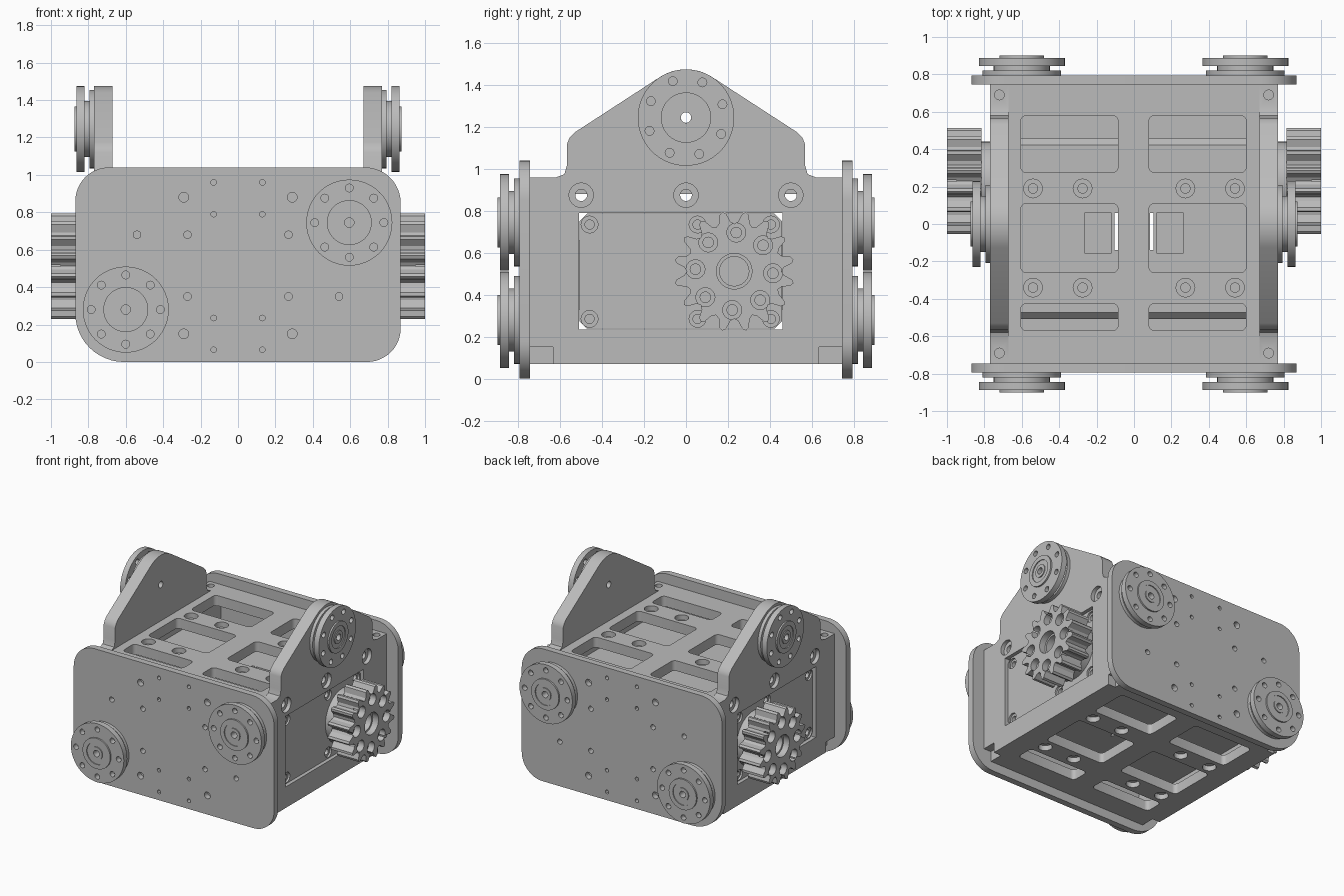
import bpy, bmesh
from math import sin, cos, pi, radians
from mathutils import Matrix

old = bpy.data.objects.get("Cube")
if old:
    bpy.data.objects.remove(old)

metal = bpy.data.materials.new("machined grey")
metal.use_nodes = True
GREY = (0.5, 0.5, 0.5, 1)
metal.diffuse_color = GREY
metal.node_tree.nodes["Principled BSDF"].inputs["Base Color"].default_value = GREY


def add_object(name, bm):
    bmesh.ops.recalc_face_normals(bm, faces=bm.faces)
    mesh = bpy.data.meshes.new(name)
    bm.to_mesh(mesh)
    bm.free()
    mesh.materials.append(metal)
    ob = bpy.data.objects.new(name, mesh)
    bpy.context.collection.objects.link(ob)
    return ob


# Outlines are lists of 2D points
def circle(u, v, r, n=24):
    return [(u + r * cos(2 * pi * i / n), v + r * sin(2 * pi * i / n)) for i in range(n)]


def arc(u, v, r, start, end, n=8):
    steps = [radians(start + (end - start) * i / n) for i in range(n + 1)]
    return [(u + r * cos(a), v + r * sin(a)) for a in steps]


def rounded(u0, u1, v0, v1, radii, n=8):
    a, b, c, d = radii  # lower left, lower right, upper right, upper left
    return (arc(u0 + a, v0 + a, a, 180, 270, n) + arc(u1 - b, v0 + b, b, 270, 360, n)
            + arc(u1 - c, v1 - c, c, 0, 90, n) + arc(u0 + d, v1 - d, d, 90, 180, n))


def rect(u0, u1, v0, v1):
    return [(u0, v0), (u1, v0), (u1, v1), (u0, v1)]


def prisms(name, axis, outlines, lo, hi):
    place = {"x": lambda u, v, w: (w, u, v), "y": lambda u, v, w: (u, w, v),
             "z": lambda u, v, w: (u, v, w)}[axis]
    bm = bmesh.new()
    for pts in outlines:
        ends = [[bm.verts.new(place(u, v, w)) for u, v in pts] for w in (lo, hi)]
        for ring in ends:
            bm.faces.new(ring)
        for i in range(len(pts)):
            j = (i + 1) % len(pts)
            bm.faces.new((ends[0][i], ends[0][j], ends[1][j], ends[1][i]))
    return add_object(name, bm)


def cut(ob, axis, outlines, lo, hi):
    tool = prisms("cutter", axis, outlines, lo, hi)
    tool.hide_render = True
    mod = ob.modifiers.new("cut", "BOOLEAN")
    mod.operation, mod.solver, mod.object = "DIFFERENCE", "EXACT", tool
    bpy.context.view_layer.update()
    result = bpy.data.meshes.new_from_object(
        ob.evaluated_get(bpy.context.evaluated_depsgraph_get()))
    ob.modifiers.clear()
    ob.data = result
    bpy.data.objects.remove(tool)


def finish(ob):
    ob.data.shade_smooth()
    ob.data.set_sharp_from_angle(angle=radians(30))


def mirrored(ob, name, axis):
    mesh = ob.data.copy()
    mesh.transform(Matrix.Scale(-1, 4, axis))
    mesh.flip_normals()
    twin = bpy.data.objects.new(name, mesh)
    bpy.context.collection.objects.link(twin)


X, Y = (1, 0, 0), (0, 1, 0)

# End plates with their bolt holes
plate = prisms("front_plate", "y", [rounded(-0.87, 0.87, 0, 1.04, (0.26, 0.18, 0.19, 0.18), 12)],
               -0.795, -0.745)
holes = [circle(-0.54, 0.68, 0.02), circle(0.54, 0.35, 0.02)]
for s in (-1, 1):
    holes += [circle(s * 0.29, z, 0.026) for z in (0.15, 0.88)]
    holes += [circle(s * 0.27, z, 0.02) for z in (0.35, 0.68)]
    holes += [circle(s * 0.13, z, 0.015, 12) for z in (0.065, 0.235, 0.79, 0.96)]
cut(plate, "y", holes, -0.9, -0.752)
finish(plate)
mirrored(plate, "back_plate", Y)

# Side plates with a raised arm, window and counterbored holes
half = [(0.745, 0.07), (0.745, 0.96), (0.62, 0.96), (0.58, 0.975), (0.567, 1.02),
        (0.567, 1.12), (0.555, 1.15), (0.53, 1.175)]
outline = half + arc(0, 1.245, 0.23, 56, 124, 16) + [(-y, z) for y, z in reversed(half)]
side = prisms("left_side_plate", "x", [outline], 0.67, 0.77)
bolts = [(-0.5, 0.875), (0, 0.875), (0.5, 0.875)]
cut(side, "x", [rect(-0.51, 0.46, 0.235, 0.79)], 0.6, 0.9)
cut(side, "x", [circle(y, z, 0.058) for y, z in bolts], 0.74, 0.9)
cut(side, "x", [circle(y, z, 0.028) for y, z in bolts] + [circle(0, 1.245, 0.025)], 0.6, 0.9)
cut(side, "x", [rect(0.635, 0.8, 0.0, 0.15), rect(-0.8, -0.635, 0.0, 0.15)], 0.705, 0.9)
cut(side, "z", [circle(0.72, y, 0.026) for y in (-0.69, 0.69)], 0.86, 1.1)
finish(side)
mirrored(side, "right_side_plate", X)

# Top and bottom decks with pockets
pockets, wide, narrow = [], [], []
for x0, x1 in ((-0.605, -0.085), (0.08, 0.6)):
    for y0, y1 in ((0.275, 0.58), (-0.26, 0.11), (-0.57, -0.425)):
        pockets.append(rounded(x0, x1, y0, y1, (0.03,) * 4, 4))
for x in (-0.54, -0.275, 0.275, 0.54):
    for y in (-0.34, 0.19):
        wide.append(circle(x, y, 0.05))
        narrow.append(circle(x, y, 0.025))
for name, lo, hi, face in (("top_deck", 0.88, 0.96, 0.96), ("bottom_deck", 0.07, 0.15, 0.07)):
    deck = prisms(name, "z", [rect(-0.69, 0.69, -0.748, 0.748)], lo, hi)
    cut(deck, "z", pockets, lo - 0.1, hi + 0.1)
    cut(deck, "z", wide, face - 0.04, face + 0.04)
    cut(deck, "z", narrow, lo - 0.1, hi + 0.1)
    finish(deck)

# Motor block seen through the windows and pockets
c = 0.035
y0, y1, z0, z1 = -0.507, 0.457, 0.238, 0.787
body = [(y0 + c, z0), (y1 - c, z0), (y1, z0 + c), (y1, z1 - c), (y1 - c, z1), (y0 + c, z1),
        (y0, z1 - c), (y0, z0 + c)]
motor = prisms("motor_block", "x", [body], -0.745, 0.745)
slots = [rect(s * 0.095 - 0.01, s * 0.095 + 0.01, -0.14, 0.06) for s in (-1, 1)]
pads = [rect(-0.265, -0.12, -0.155, 0.06), rect(0.12, 0.265, -0.155, 0.06)]
cut(motor, "z", slots, 0, 1)
cut(motor, "z", pads, 0.775, 0.9)
screws = [(y, z) for y in (-0.46, 0.055, 0.405) for z in (0.285, 0.735)]
for s in (-1, 1):
    for r, depth in ((0.04, 0.73), (0.022, 0.68)):
        cut(motor, "x", [circle(y, z, r) for y, z in screws], *sorted((s * depth, s * 0.9)))
finish(motor)
for name, ends in (("front_spacer", (-0.745, -0.48)), ("back_spacer", (0.43, 0.745))):
    prisms(name, "x", [rect(*ends, 0.33, 0.66)], -0.68, 0.68)

# Drive gears on short hubs
GY, GZ, TEETH = 0.23, 0.512, 16
tooth = [(0, 0.226), (0.2, 0.238), (0.36, 0.278), (0.5, 0.288), (0.64, 0.278), (0.8, 0.238)]
rim = []
for i in range(TEETH):
    for phase, r in tooth:
        a = 2 * pi * (i + phase) / TEETH
        rim.append((GY + r * cos(a), GZ + r * sin(a)))
gear = prisms("left_gear", "x", [rim], 0.815, 1.0)
ring = [(GY + 0.185 * cos(a), GZ + 0.185 * sin(a))
        for a in (radians(-3 + 45 * i) for i in range(8))]
cut(gear, "x", [circle(y, z, 0.045) for y, z in ring] + [circle(GY, GZ, 0.085)], 0.95, 1.1)
cut(gear, "x", [circle(y, z, 0.025) for y, z in ring] + [circle(GY, GZ, 0.07)], 0.83, 1.1)
finish(gear)
mirrored(gear, "right_gear", X)
hub = prisms("left_gear_hub", "x", [circle(GY, GZ, 0.21, 40)], 0.735, 0.82)
finish(hub)
mirrored(hub, "right_gear_hub", X)

# Bolted pulley discs: one turned profile, reused
profile = [(0.025, 0), (0.21, 0), (0.21, 0.025), (0.15, 0.025), (0.15, 0.05), (0.23, 0.05),
           (0.23, 0.093), (0.12, 0.093), (0.12, 0.105), (0.085, 0.105), (0.085, 0.098),
           (0.05, 0.098), (0.05, 0.105), (0.025, 0.105)]
bm = bmesh.new()
verts = [bm.verts.new((r, 0, h)) for r, h in profile]
edges = [bm.edges.new((verts[i - 1], verts[i])) for i in range(len(verts))]
bmesh.ops.spin(bm, geom=verts + edges, cent=(0, 0, 0), axis=(0, 0, 1), angle=2 * pi,
               steps=48, use_merge=True)
bmesh.ops.remove_doubles(bm, verts=bm.verts, dist=0.0001)
disc = add_object("front_lower_disc", bm)
cut(disc, "z", [circle(0.185 * cos(i * pi / 4), 0.185 * sin(i * pi / 4), 0.021, 16)
                for i in range(8)], 0.04, 0.2)
finish(disc)
spots = [("front_lower_disc", (-0.6, -0.795, 0.28), (pi / 2, 0, 0)),
         ("front_upper_disc", (0.595, -0.795, 0.745), (pi / 2, 0, 0)),
         ("back_lower_disc", (-0.6, 0.795, 0.28), (-pi / 2, 0, 0)),
         ("back_upper_disc", (0.595, 0.795, 0.745), (-pi / 2, 0, 0)),
         ("left_arm_disc", (0.77, 0, 1.245), (0, pi / 2, 0)),
         ("right_arm_disc", (-0.77, 0, 1.245), (0, -pi / 2, 0))]
for name, where, turn in spots:
    ob = disc
    if name != disc.name:
        ob = bpy.data.objects.new(name, disc.data)
        bpy.context.collection.objects.link(ob)
    spin = Matrix.Rotation(radians(20), 4, "Z") if "arm" in name else Matrix()
    tilt = Matrix.Rotation(turn[0], 4, "X") @ Matrix.Rotation(turn[1], 4, "Y")
    ob.matrix_world = Matrix.Translation(where) @ tilt @ spin
